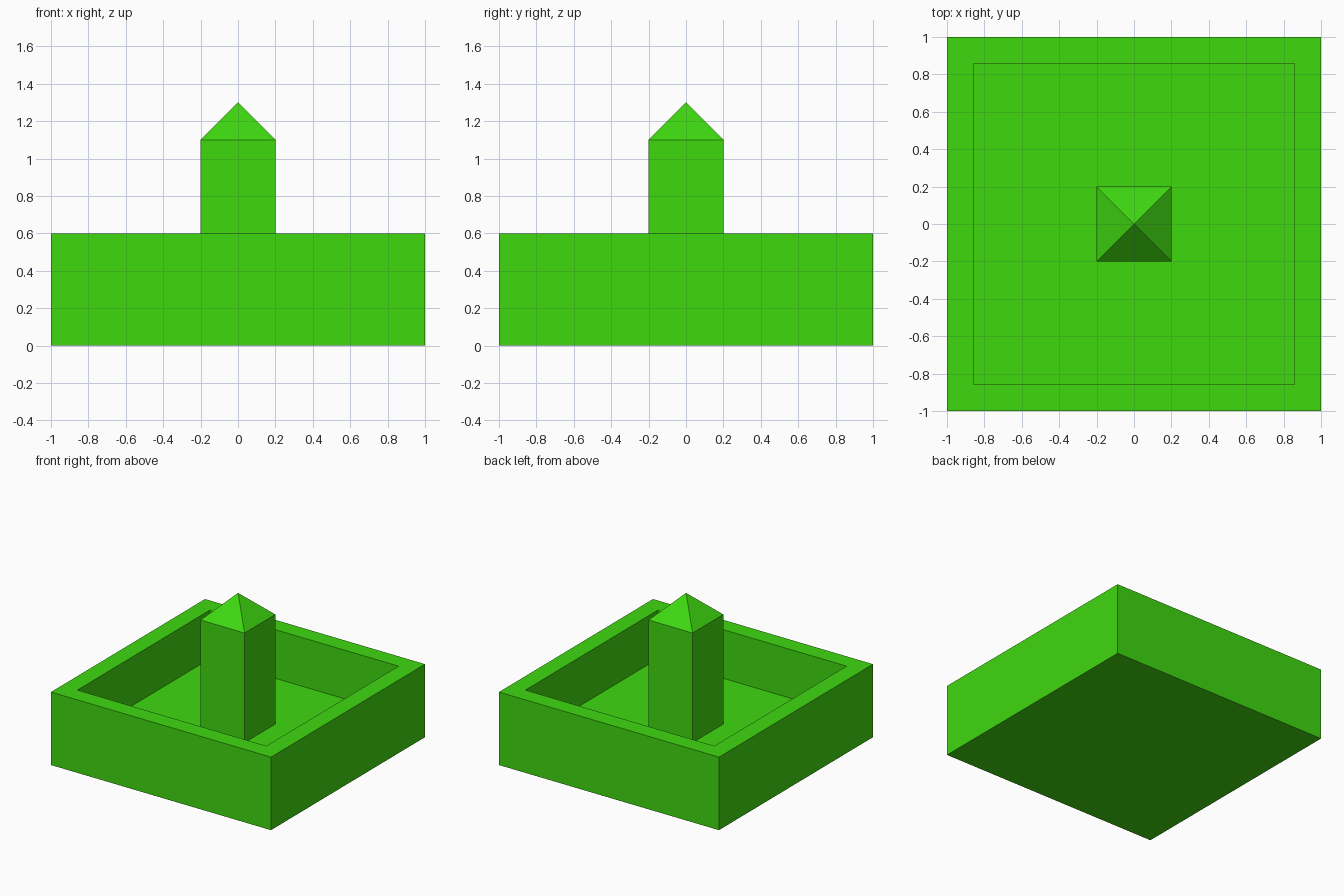
import bpy
import bmesh
from mathutils import Matrix, Vector

default = bpy.data.objects.get("Cube")
if default:
    bpy.data.objects.remove(default, do_unlink=True)

# One flat colour for the whole model
green = bpy.data.materials.new("bright_green")
green.use_nodes = True
colour = (0.05, 0.69, 0.005, 1.0)
green.diffuse_color = colour
green.node_tree.nodes["Principled BSDF"].inputs["Base Color"].default_value = colour


def block(width, bottom, top):
    """Square block centred on the z axis; returns the bmesh and its top face."""
    bm = bmesh.new()
    place = Matrix.Translation((0, 0, (bottom + top) / 2))
    size = Matrix.Diagonal((width, width, top - bottom, 1))
    bmesh.ops.create_cube(bm, size=1, matrix=place @ size)
    bm.normal_update()
    return bm, max(bm.faces, key=lambda f: f.normal.z)


def finish(name, bm):
    bmesh.ops.recalc_face_normals(bm, faces=bm.faces[:])
    mesh = bpy.data.meshes.new(name)
    bm.to_mesh(mesh)
    bm.free()
    mesh.materials.append(green)
    obj = bpy.data.objects.new(name, mesh)
    bpy.context.collection.objects.link(obj)
    return obj


RIM_Z, FLOOR_Z = 0.6, 0.2
EAVES_Z, PEAK_Z = 1.1, 1.3

# Square basin: inset the rim, then sink the floor straight down
bm, top = block(2.0, 0, RIM_Z)
bmesh.ops.inset_region(bm, faces=[top], thickness=0.2)
floor = bmesh.ops.extrude_discrete_faces(bm, faces=[top])["faces"][0]
bmesh.ops.translate(bm, verts=floor.verts[:], vec=Vector((0, 0, FLOOR_Z - RIM_Z)))
finish("basin", bm)

# Central pillar with a pyramid point
bm, top = block(0.4, FLOOR_Z, EAVES_Z)
peak = bmesh.ops.poke(bm, faces=[top])["verts"][0]
peak.co.z = PEAK_Z
finish("pillar", bm)
